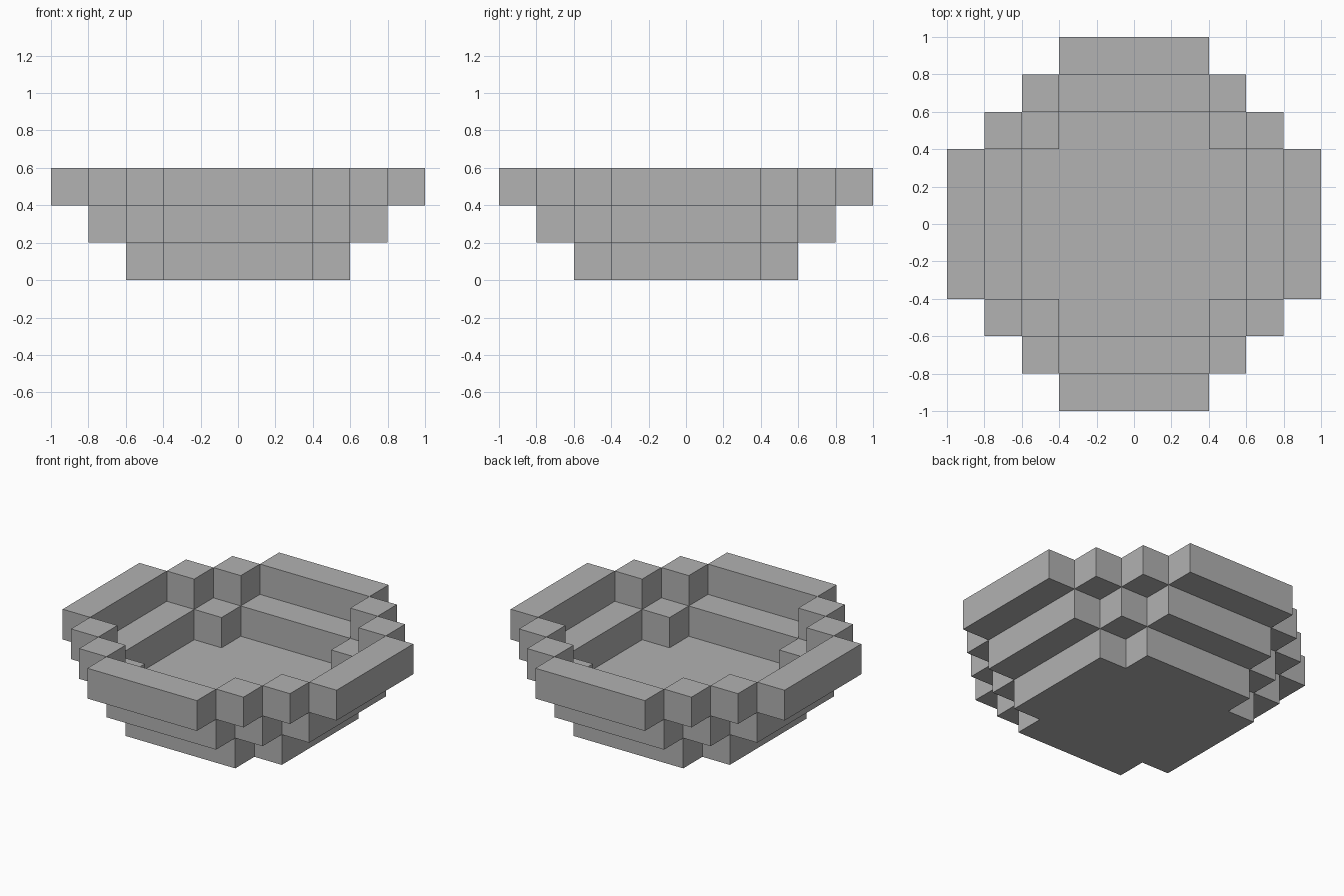
import bpy, bmesh
from mathutils import Vector

U = 0.2          # size of one block
HALF = 2 * U     # half length of every straight wall

if "Cube" in bpy.data.objects:
    bpy.data.objects.remove(bpy.data.objects["Cube"], do_unlink=True)

grey = bpy.data.materials.new("stone_grey")
grey.use_nodes = True
colour = (0.445, 0.445, 0.445, 1)
grey.diffuse_color = colour
grey.node_tree.nodes["Principled BSDF"].inputs["Base Color"].default_value = colour


def prism(name, outline, z):
    """Extrude a flat outline one block upwards."""
    bm = bmesh.new()
    base = bm.faces.new([bm.verts.new((x, y, z)) for x, y in outline])
    top = bmesh.ops.extrude_face_region(bm, geom=[base], use_keep_orig=True)["geom"]
    verts = [g for g in top if isinstance(g, bmesh.types.BMVert)]
    bmesh.ops.translate(bm, verts=verts, vec=Vector((0, 0, U)))
    bmesh.ops.recalc_face_normals(bm, faces=bm.faces)
    mesh = bpy.data.meshes.new(name)
    bm.to_mesh(mesh)
    bm.free()
    mesh.materials.append(grey)
    bpy.context.collection.objects.link(bpy.data.objects.new(name, mesh))


def box(name, x0, x1, y0, y1, z):
    prism(name, [(x0, y0), (x1, y0), (x1, y1), (x0, y1)], z)


# Floor: a square with its four corners notched
a, b = HALF, HALF + U
quarter = [(b, -a), (b, a), (a, a)]
floor = []
for _ in range(4):
    floor += quarter
    quarter = [(-y, x) for x, y in quarter]
prism("floor", floor, 0)

# Two stepped rings: straight walls joined by diagonal runs of corner blocks
for ring, level in (("middle", 1), ("rim", 2)):
    z = level * U
    inner = HALF + level * U
    outer = inner + U
    box(ring + "_wall_left", inner, outer, -HALF, HALF, z)
    box(ring + "_wall_right", -outer, -inner, -HALF, HALF, z)
    box(ring + "_wall_back", -HALF, HALF, inner, outer, z)
    box(ring + "_wall_front", -HALF, HALF, -outer, -inner, z)
    for sx, side in ((1, "left"), (-1, "right")):
        for sy, end in ((1, "back"), (-1, "front")):
            for i in range(level):
                x = sx * (HALF + (i + 0.5) * U)
                y = sy * (HALF + (level - i - 0.5) * U)
                box(f"{ring}_corner_{end}_{side}_{i + 1}",
                    x - U / 2, x + U / 2, y - U / 2, y + U / 2, z)
